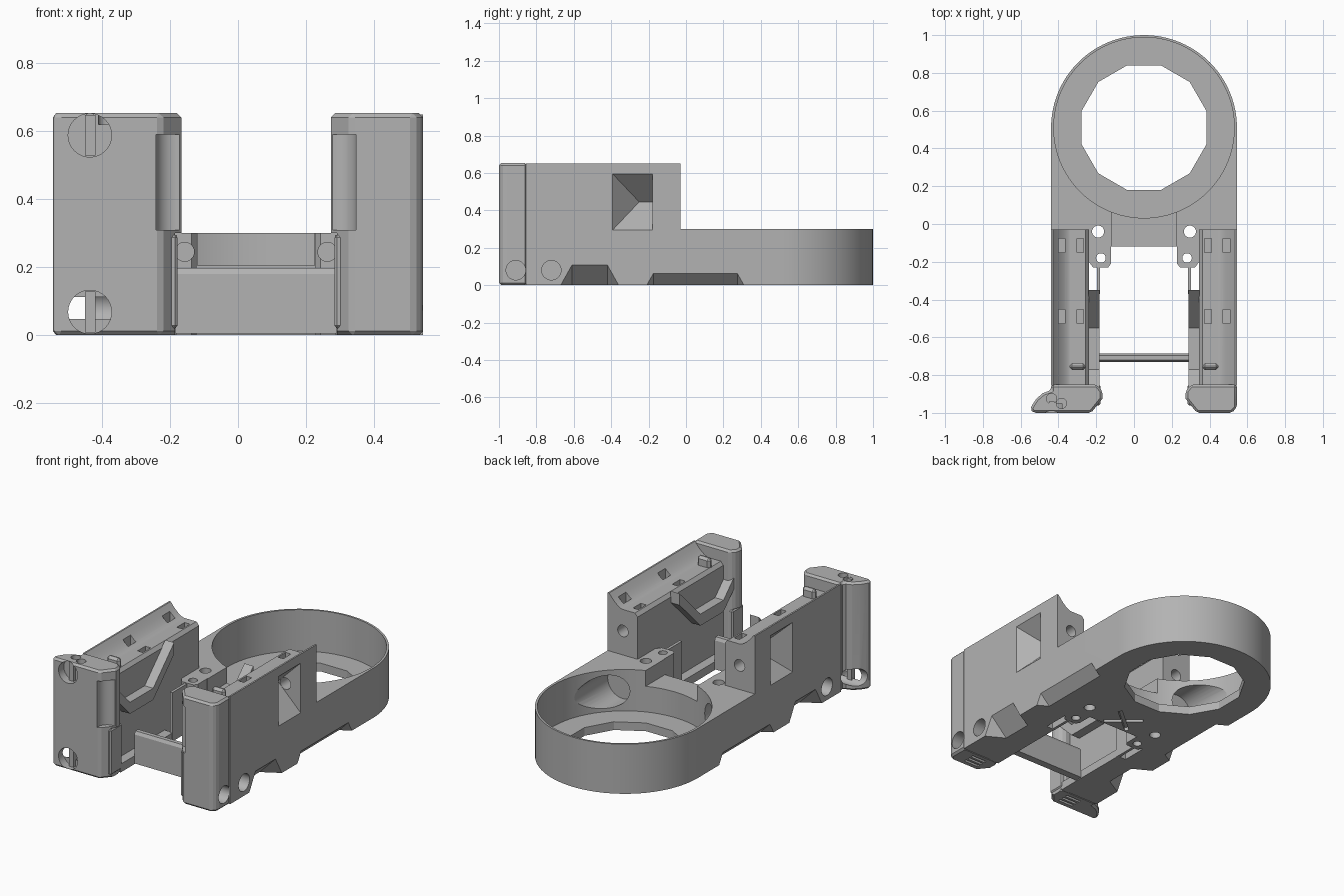
import bpy, bmesh
from math import sin, cos, pi, radians
from mathutils import Vector

cube = bpy.data.objects.get("Cube")
if cube:
    bpy.data.objects.remove(cube)

CX, RY = 0.053, 0.51          # symmetry line and ring centre
gray = bpy.data.materials.new("plain gray")
gray.use_nodes = True
gray.diffuse_color = (0.45, 0.45, 0.45, 1)
gray.node_tree.nodes["Principled BSDF"].inputs["Base Color"].default_value = (0.45, 0.45, 0.45, 1)
parts = []


def finish(name, bm):
    bmesh.ops.recalc_face_normals(bm, faces=bm.faces)
    mesh = bpy.data.meshes.new(name)
    bm.to_mesh(mesh)
    bm.free()
    mesh.materials.append(gray)
    ob = bpy.data.objects.new(name, mesh)
    bpy.context.collection.objects.link(ob)
    return ob


def prism(name, pts, axis, a, b):
    """Extrude a 2D outline along an axis from a to b."""
    place = {"x": lambda p, t: (t, p[0], p[1]),
             "y": lambda p, t: (p[0], t, p[1]),
             "z": lambda p, t: (p[0], p[1], t)}[axis]
    bm = bmesh.new()
    low = [bm.verts.new(place(p, a)) for p in pts]
    high = [bm.verts.new(place(p, b)) for p in pts]
    bm.faces.new(low)
    bm.faces.new(high)
    for i in range(len(pts)):
        j = (i + 1) % len(pts)
        bm.faces.new((low[i], low[j], high[j], high[i]))
    return finish(name, bm)


def box(name, x, y, z):
    x, y = sorted(x), sorted(y)
    return prism(name, [(x[0], y[0]), (x[1], y[0]), (x[1], y[1]), (x[0], y[1])], "z", *z)


def rod(name, c, r, axis, a, b, n=32, turn=0.0):
    pts = [(c[0] + r * cos(2 * pi * i / n + turn), c[1] + r * sin(2 * pi * i / n + turn)) for i in range(n)]
    return prism(name, pts, axis, a, b)


def hull(name, pts):
    bm = bmesh.new()
    for p in pts:
        bm.verts.new(p)
    bmesh.ops.convex_hull(bm, input=bm.verts)
    return finish(name, bm)


def solid(ob, cutters=(), bevel=0):
    """Apply an edge bevel and boolean cuts, then drop the cutters."""
    if bevel:
        m = ob.modifiers.new("bevel", "BEVEL")
        m.width, m.segments = bevel, 1
        m.limit_method, m.angle_limit = "ANGLE", radians(40)
    for c in cutters:
        m = ob.modifiers.new("cut", "BOOLEAN")
        m.operation, m.solver, m.object = "DIFFERENCE", "EXACT", c
        c.hide_render = True
    if ob.modifiers:
        graph = bpy.context.evaluated_depsgraph_get()
        mesh = bpy.data.meshes.new_from_object(ob.evaluated_get(graph))
        ob.modifiers.clear()
        ob.data = mesh
    for c in cutters:
        bpy.data.objects.remove(c)
    parts.append(ob)
    return ob


def edge_notch(s, y0, y1, h, slope):
    """Sloped notch along the bottom outer edge."""
    o = CX + s * 0.50
    i = CX + s * (0.49 - h)
    return hull("notch_cutter", [(o, y0, -0.01), (o, y1, -0.01), (o, y0 + slope, h), (o, y1 - slope, h),
                                 (i, y0 + slope, -0.01), (i, y1 - slope, -0.01)])


# Ring base with tabs and a bridge between them
arc = [(CX + 0.492 * cos(pi * i / 48), RY + 0.49 * sin(pi * i / 48)) for i in range(49)]
front = [(-0.492, -0.03), (-0.292, -0.03), (-0.292, -0.2), (-0.27, -0.23), (-0.19, -0.23), (-0.175, -0.21),
         (-0.175, -0.12)]
front = [(CX + u, y) for u, y in front] + [(CX - u, y) for u, y in reversed(front)]
cuts = [rod("pocket_cutter", (CX, RY), 0.478, "z", 0.05, 0.5, 96),
        rod("opening_cutter", (CX, RY), 0.342, "z", -0.1, 0.2, 12, pi / 12),
        box("bridge_cutter", (CX - 0.172, CX + 0.172), (-0.3, 0.12), (0.205, 0.4))]
for s in (-1, 1):
    cuts += [rod("hole_cutter", (CX + s * 0.243, -0.04), 0.032, "z", -0.1, 0.5),
             rod("hole_cutter", (CX + s * 0.228, -0.18), 0.025, "z", -0.1, 0.5),
             rod("tab_hole_cutter", (CX + s * 0.21, 0.245), 0.028, "y", -0.3, -0.1),
             rod("scoop_cutter", (CX + s * 0.35, 0.17), 0.1, "y", 0.03, 0.4),
             edge_notch(s, -0.22, 0.32, 0.07, 0.045)]
    d = Vector((cos(0.7), s * sin(0.7)))
    n = Vector((-d.y, d.x))
    c = Vector((CX, -0.03))
    cuts.append(prism("groove_cutter", [c + 0.11 * d + 0.012 * n, c - 0.11 * d + 0.012 * n,
                                        c - 0.11 * d - 0.012 * n, c + 0.11 * d - 0.012 * n], "z", -0.1, 0.02))
solid(prism("ring_base", arc + front, "z", 0, 0.3), cuts)

# Crossbar with a rounded top
bar = [(-0.685, 0.005), (-0.685, 0.18), (-0.695, 0.198), (-0.72, 0.198), (-0.73, 0.18), (-0.73, 0.005)]
solid(prism("crossbar", bar, "x", CX - 0.235, CX + 0.235))

for s, side in ((-1, "right"), (1, "left")):
    def X(u):
        return CX + s * u

    # Arm with a thin outer lip and a hollowed top
    dip = [(0.482 - 0.09 * sin(t * pi / 16), 0.575 + 0.075 * (1 - sin(t * pi / 16)) ** 1.6) for t in range(9)]
    shape = [(0.292, 0), (0.492, 0), (0.492, 0.65)] + dip + [(0.31, 0.575), (0.292, 0.555)]
    cuts = [edge_notch(s, -0.68, -0.35, 0.115, 0.07), edge_notch(s, -0.22, 0.32, 0.07, 0.045),
            hull("window_cutter", [(X(0.5), y, z) for y in (-0.4, -0.18) for z in (0.287, 0.603)]
                 + [(X(0.34), y, 0.445) for y in (-0.25, -0.18)]),
            rod("rear_hole_cutter", (X(0.39), 0.445), 0.035, "y", -0.21, 0.1),
            rod("side_hole_cutter", (-0.72, 0.08), 0.052, "x", X(0.4), X(0.6))]
    for y in (-0.115, -0.49):
        for u in (0.338, 0.436):
            cuts.append(box("slot_cutter", (X(u - 0.018), X(u + 0.018)), (y - 0.037, y + 0.037), (0.5, 0.63)))
    solid(prism(side + "_arm", [(X(u), z) for u, z in shape], "y", -0.855, -0.03), cuts)

    # Front post, with a rounded fin on one side only
    if s < 0:
        outer = [(0.492, -0.88), (0.535, -0.895), (0.57, -0.925), (0.59, -0.955), (0.603, -0.98), (0.585, -1)]
    else:
        outer = [(0.492, -0.97), (0.465, -1)]
    post = [(0.25, -0.85), (0.492, -0.85)] + outer + [(0.28, -1), (0.22, -0.925), (0.22, -0.885)]
    cuts = [rod("corner_cutter", (X(0.235), -0.99), 0.06, "z", 0.31, 0.59),
            rod("side_hole_cutter", (-0.91, 0.08), 0.052, "x", X(0.41), X(0.6)),
            rod("inner_hole_cutter", (-0.9, 0.13), 0.025, "x", X(0.15), X(0.3)),
            box("lower_cutter", (X(0.15), X(0.238)), (-1.1, -0.8), (-0.1, 0.3))]
    for y in (-0.955, -0.925, -0.895):
        cuts.append(box("slit_cutter", (X(0.3), X(0.4)), (y - 0.008, y + 0.008), (-0.1, 0.02)))
    if s < 0:
        for z in (0.588, 0.068):
            cuts.append(rod("screw_cutter", (-0.436, z), 0.064, "y", -1.1, -0.95))
        for x, y in ((-0.436, -0.925), (-0.384, -0.95)):
            cuts.append(rod("pin_cutter", (x, y), 0.027, "z", 0.62, 0.8))
    solid(prism(side + "_post", [(X(u), y) for u, y in post], "z", 0, 0.653), cuts, 0.012)

    # Rounded flange on the lower inside of the post
    solid(box(side + "_post_flange", (X(0.231), X(0.258)), (-0.96, -0.85), (0.02, 0.295)), bevel=0.008)

    # Bent guide on the inside of the arm
    top = [(-0.35, 0.59), (-0.55, 0.39), (-0.77, 0.39), (-0.88, 0.50)]
    low = [(y, z - 0.07) for y, z in reversed(top)]
    solid(prism(side + "_bent_guide", top + low, "x", X(0.235), X(0.295)))

    # Inner plate beside the slot, and the lower rail
    solid(box(side + "_inner_plate", (X(0.233), X(0.25)), (-0.37, -0.21), (0, 0.295)))
    solid(box(side + "_lower_rail", (X(0.235), X(0.295)), (-0.86, -0.36), (0, 0.05)))

    # Raised strap loop on top of the arm
    solid(box(side + "_strap_loop", (X(0.308), X(0.394)), (-0.773, -0.737), (0.56, 0.63)), bevel=0.014)

# Slotted inserts inside the two screw holes
for z in (0.588, 0.068):
    solid(box("screw_insert", (-0.45, -0.42), (-0.97, -0.94), (z - 0.06, z + 0.06)))

bpy.ops.object.select_all(action="DESELECT")
for ob in parts:
    ob.select_set(True)
bpy.context.view_layer.objects.active = parts[0]
bpy.ops.object.shade_smooth_by_angle(angle=radians(20))
